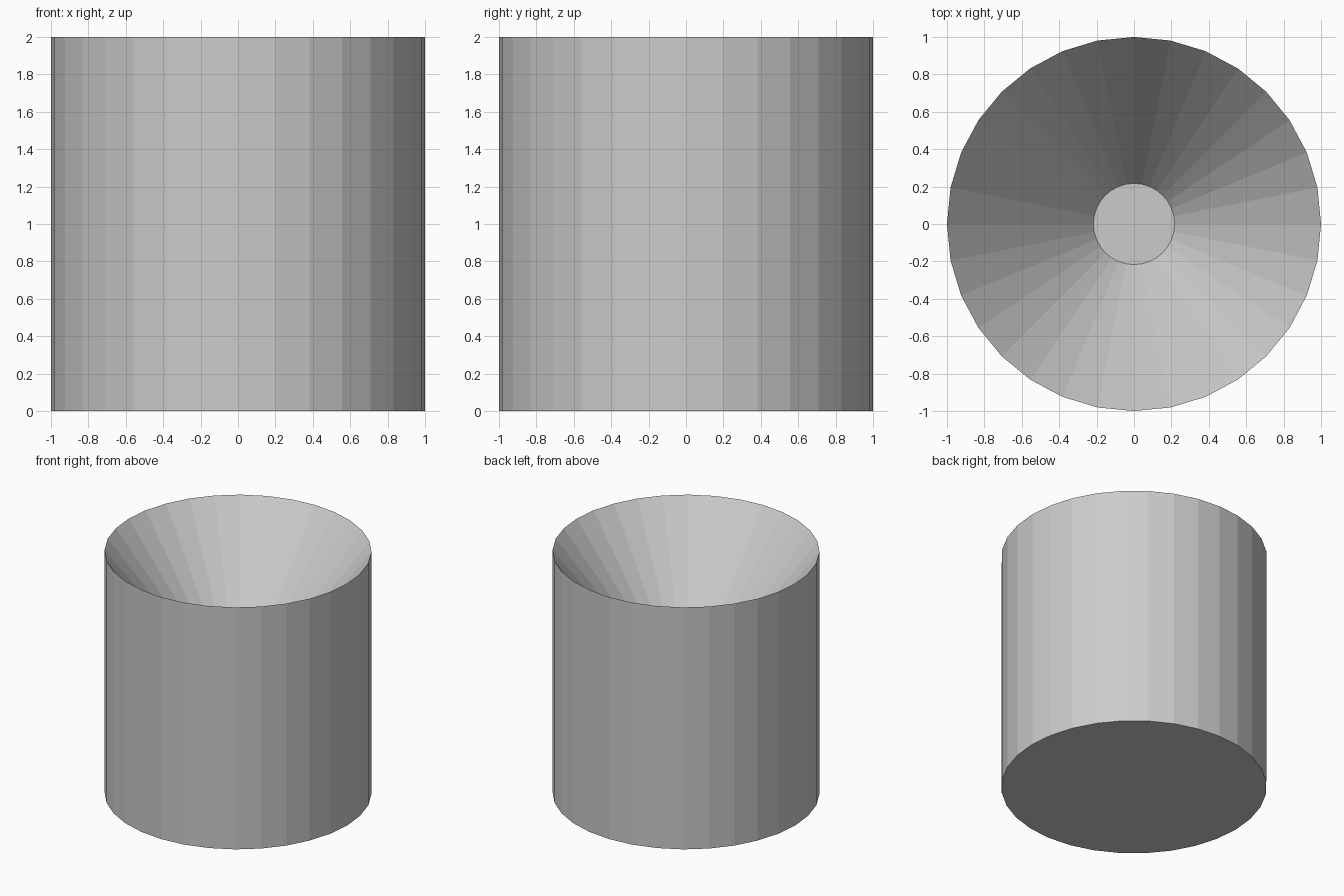
import bpy, bmesh
from math import sin, cos, tau

if "Cube" in bpy.data.objects:
    bpy.data.objects.remove(bpy.data.objects["Cube"])

SIDES = 32
# Profile (radius, height): base edge, sharp rim, floor of the funnel
PROFILE = [(1.0, 0.0), (1.0, 2.0), (0.217, 1.0)]

bm = bmesh.new()
rings = [[bm.verts.new((r * cos(tau * i / SIDES), r * sin(tau * i / SIDES), z))
          for i in range(SIDES)] for r, z in PROFILE]

# Outer wall and funnel wall
for low, high in zip(rings, rings[1:]):
    for i in range(SIDES):
        j = (i + 1) % SIDES
        bm.faces.new((low[i], low[j], high[j], high[i]))

# Base and small funnel floor
bm.faces.new(rings[0][::-1])
bm.faces.new(rings[-1])

mesh = bpy.data.meshes.new("funnel_cylinder")
bm.to_mesh(mesh)
bm.free()
bpy.context.collection.objects.link(bpy.data.objects.new("funnel_cylinder", mesh))
